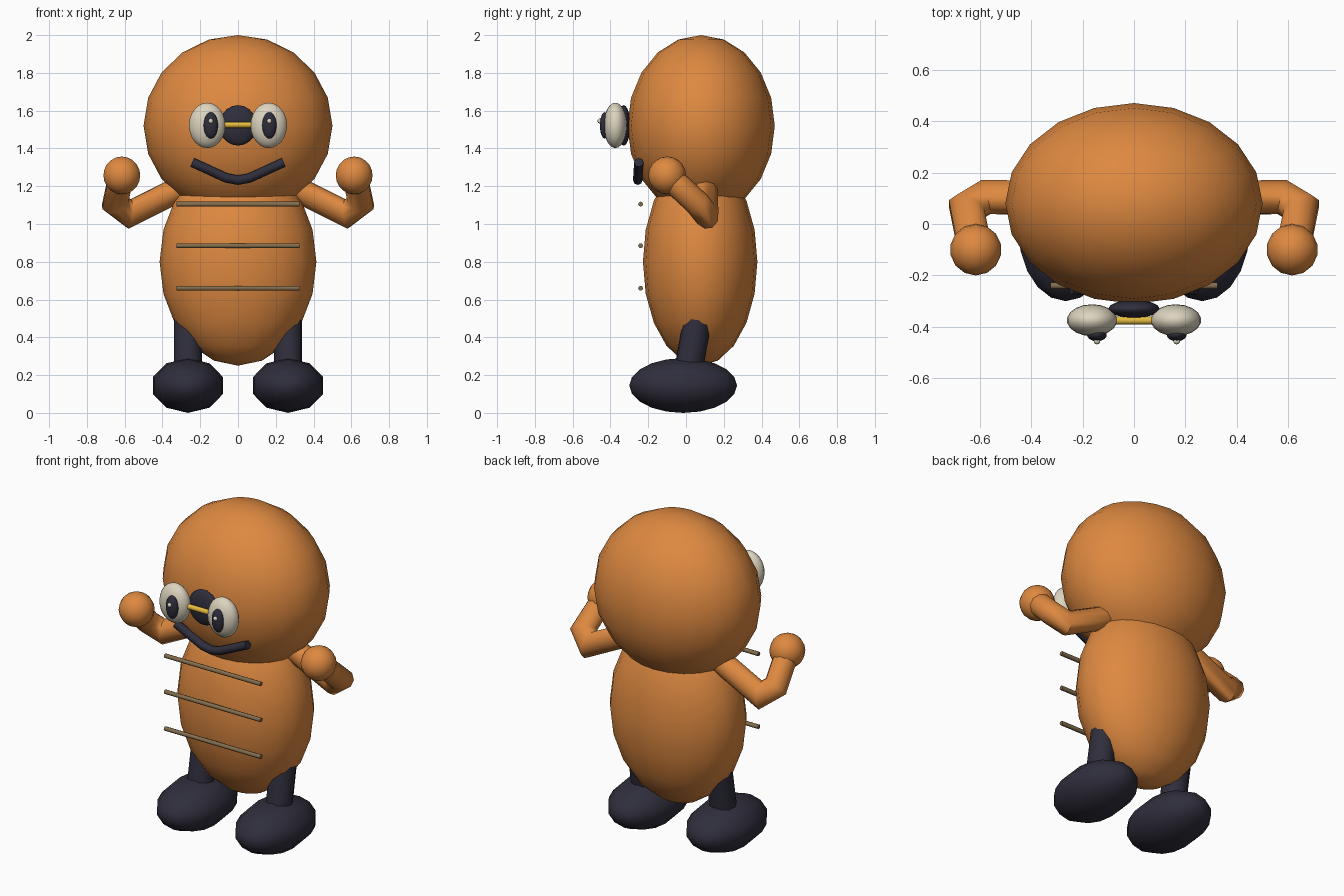
import bpy, bmesh, math
from mathutils import Vector, Matrix

if "Cube" in bpy.data.objects:
    bpy.data.objects.remove(bpy.data.objects["Cube"])


def material(name, rgb):
    m = bpy.data.materials.new(name)
    m.diffuse_color = (*rgb, 1)
    m.use_nodes = True
    m.node_tree.nodes["Principled BSDF"].inputs["Base Color"].default_value = m.diffuse_color
    return m


ORANGE = material("orange", (0.73, 0.25, 0.052))
DARK = material("dark navy", (0.028, 0.027, 0.045))
CREAM = material("cream", (0.72, 0.66, 0.52))
YELLOW = material("yellow", (0.78, 0.50, 0.05))
TAN = material("tan brown", (0.23, 0.155, 0.075))


def finish(name, bm, mat, angle=60):
    bmesh.ops.recalc_face_normals(bm, faces=bm.faces)
    me = bpy.data.meshes.new(name)
    bm.to_mesh(me)
    bm.free()
    me.materials.append(mat)
    ob = bpy.data.objects.new(name, me)
    bpy.context.collection.objects.link(ob)
    bpy.ops.object.select_all(action='DESELECT')
    bpy.context.view_layer.objects.active = ob
    ob.select_set(True)
    bpy.ops.object.shade_smooth_by_angle(angle=math.radians(angle))
    return ob


def ellipsoid(name, centre, radii, mat, seg=20, rings=10, pole_y=False):
    bm = bmesh.new()
    turn = Matrix.Rotation(math.pi / 2, 4, 'X') if pole_y else Matrix()
    bmesh.ops.create_uvsphere(bm, u_segments=seg, v_segments=rings, radius=1, matrix=turn)
    bmesh.ops.scale(bm, vec=radii, verts=bm.verts)
    bmesh.ops.translate(bm, vec=centre, verts=bm.verts)
    return finish(name, bm, mat)


def tube(name, path, radius, mat, sides=10):
    """Capped tube with mitred joints along a path."""
    pts = [Vector(p) for p in path]
    bm = bmesh.new()
    rings = []
    first = (pts[1] - pts[0]).normalized()
    side = first.orthogonal().normalized()
    up = first.cross(side)
    ring = [pts[0] + radius * (side * math.cos(a) + up * math.sin(a))
            for a in (2 * math.pi * i / sides for i in range(sides))]
    rings.append([bm.verts.new(v) for v in ring])
    for i in range(1, len(pts)):
        d = (pts[i] - pts[i - 1]).normalized()
        nxt = (pts[i + 1] - pts[i]).normalized() if i + 1 < len(pts) else d
        n = (d + nxt).normalized()
        # slide the previous ring along the segment onto the mitre plane
        ring = [v + d * ((pts[i] - v).dot(n) / d.dot(n)) for v in ring]
        rings.append([bm.verts.new(v) for v in ring])
    for a, b in zip(rings, rings[1:]):
        for k in range(sides):
            j = (k + 1) % sides
            bm.faces.new((a[k], a[j], b[j], b[k]))
    bm.faces.new(rings[0])
    bm.faces.new(rings[-1])
    return finish(name, bm, mat, 50)


# Head and body
ellipsoid("head", (0, 0.08, 1.52), (0.5, 0.39, 0.48), ORANGE)
ellipsoid("body", (0, 0.075, 0.80), (0.415, 0.303, 0.55), ORANGE)

# Belly rods
for i, z in enumerate((1.105, 0.885, 0.66)):
    tube(f"belly_stripe_{i + 1}", [(-0.325, -0.24, z), (0.325, -0.24, z)], 0.013, TAN, 8)

# Limbs and eyes
for side, s in (("left", -1), ("right", 1)):
    tube(f"{side}_arm", [(s * 0.28, 0.1, 1.20), (s * 0.575, 0.105, 1.053),
                         (s * 0.65, 0.06, 1.11), (s * 0.62, -0.09, 1.25)], 0.068, ORANGE)
    ellipsoid(f"{side}_hand", (s * 0.615, -0.1, 1.257), (0.1, 0.1, 0.1), ORANGE, 14, 10)
    tube(f"{side}_leg", [(s * 0.265, 0.0, 0.15), (s * 0.265, 0.09, 0.66)], 0.076, DARK)
    ellipsoid(f"{side}_foot", (s * 0.265, -0.015, 0.145), (0.195, 0.285, 0.145), DARK, 10, 10, True)
    ellipsoid(f"{side}_eye", (s * 0.163, -0.374, 1.522), (0.098, 0.062, 0.12), CREAM, 18, 12)
    px = -0.144 if s < 0 else 0.166
    ellipsoid(f"{side}_pupil", (px, -0.43, 1.522), (0.039, 0.026, 0.07), DARK, 14, 10)
    ellipsoid(f"{side}_glint", (px, -0.456, 1.545), (0.013, 0.012, 0.013), CREAM, 10, 8)

# Nose, bar between the eyes, mouth
ellipsoid("nose", (0, -0.33, 1.522), (0.1, 0.035, 0.107), DARK, 16, 10)
tube("eye_bridge", [(-0.1, -0.375, 1.525), (0.1, -0.375, 1.525)], 0.016, YELLOW, 10)
tube("mouth", [(-0.242, -0.25, 1.326), (-0.06, -0.255, 1.243), (0, -0.255, 1.232),
               (0.06, -0.255, 1.243), (0.242, -0.25, 1.326)], 0.025, DARK, 8)
